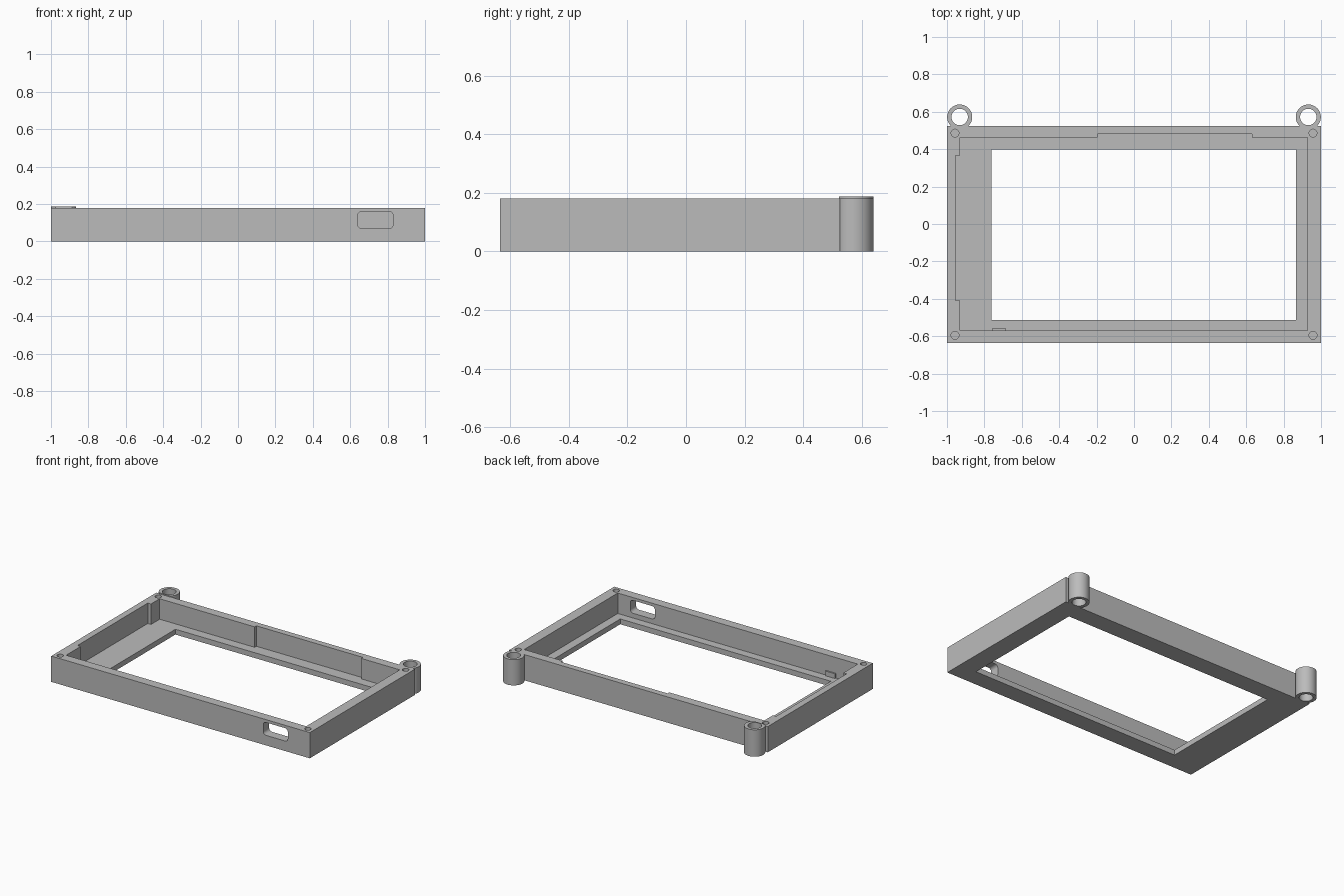
import bpy
import bmesh
import math
from mathutils import Matrix, Vector

default = bpy.data.objects.get("Cube")
if default:
    bpy.data.objects.remove(default, do_unlink=True)

grey = bpy.data.materials.new("plain grey")
grey.use_nodes = True
grey.diffuse_color = (0.5, 0.5, 0.5, 1)
grey.node_tree.nodes["Principled BSDF"].inputs["Base Color"].default_value = (0.5, 0.5, 0.5, 1)

HEIGHT = 0.18
FLOOR = 0.037
BACK = 0.525
FRONT = -0.635


def prism(name, points, z0, z1):
    """Extrude a flat outline from z0 to z1."""
    bm = bmesh.new()
    face = bm.faces.new([bm.verts.new((x, y, z0)) for x, y in points])
    top = bmesh.ops.extrude_face_region(bm, geom=[face])["geom"]
    verts = [g for g in top if isinstance(g, bmesh.types.BMVert)]
    bmesh.ops.translate(bm, verts=verts, vec=Vector((0, 0, z1 - z0)))
    bmesh.ops.recalc_face_normals(bm, faces=bm.faces)
    mesh = bpy.data.meshes.new(name)
    bm.to_mesh(mesh)
    bm.free()
    mesh.materials.append(grey)
    obj = bpy.data.objects.new(name, mesh)
    bpy.context.collection.objects.link(obj)
    return obj


def rect(x0, x1, y0, y1):
    return [(x0, y0), (x1, y0), (x1, y1), (x0, y1)]


def circle(x, y, r, n=48):
    return [(x + r * math.cos(i * math.tau / n), y + r * math.sin(i * math.tau / n))
            for i in range(n)]


def rounded(x0, x1, y0, y1, r, n=6):
    corners = [(x1 - r, y1 - r), (x0 + r, y1 - r), (x0 + r, y0 + r), (x1 - r, y0 + r)]
    return [(cx + r * math.cos((k + i / n) * math.pi / 2),
             cy + r * math.sin((k + i / n) * math.pi / 2))
            for k, (cx, cy) in enumerate(corners) for i in range(n + 1)]


def cut(target, cutter):
    """Subtract the cutter and discard it."""
    cutter.hide_render = True
    mod = target.modifiers.new("cut", 'BOOLEAN')
    mod.operation = 'DIFFERENCE'
    mod.solver = 'EXACT'
    mod.object = cutter
    bpy.context.view_layer.objects.active = target
    bpy.ops.object.modifier_apply(modifier=mod.name)
    bpy.data.objects.remove(cutter, do_unlink=True)


def smooth(obj):
    bpy.ops.object.select_all(action='DESELECT')
    obj.select_set(True)
    bpy.context.view_layer.objects.active = obj
    bpy.ops.object.shade_smooth_by_angle(angle=math.radians(30))


# Tray frame with a stepped cavity and a window through its floor
frame = prism("frame", rect(-1, 1, FRONT, BACK), 0, HEIGHT)
cavity = [(-0.93, -0.57), (0.927, -0.57), (0.927, 0.463), (0.63, 0.463),
          (0.63, 0.482), (-0.195, 0.482), (-0.195, 0.463), (-0.93, 0.463),
          (-0.93, 0.367), (-0.955, 0.367), (-0.955, -0.41), (-0.93, -0.41)]
cut(frame, prism("cavity_cutter", cavity, FLOOR, 0.3))
cut(frame, prism("window_cutter", rect(-0.762, 0.867, -0.512, 0.397), -0.1, 0.1))

# Rounded port through the front wall
port = prism("port_cutter", rounded(0.64, 0.83, 0.07, 0.16, 0.022), -0.05, 0.05)
port.data.transform(Matrix.Translation((0, -0.6, 0)) @ Matrix.Rotation(math.pi / 2, 4, 'X'))
cut(frame, port)

# Blind screw holes in the corners
for x in (-0.957, 0.957):
    for y in (-0.595, 0.486):
        cut(frame, prism("screw_cutter", circle(x, y, 0.021, 24), 0.07, 0.3))
smooth(frame)

# Small tab on the inside of the front wall
prism("inner_tab", rect(-0.76, -0.685, -0.572, -0.56), FLOOR - 0.005, 0.07)

# Hinge barrels behind the back wall
for name, x, top in (("right_barrel", -0.932, 0.188), ("left_barrel", 0.932, HEIGHT)):
    barrel = prism(name, circle(x, 0.572, 0.067), 0, top)
    cut(barrel, prism("bore_cutter", circle(x, 0.572, 0.044), -0.1, 0.3))
    cut(barrel, prism("trim_cutter", rect(x - 0.2, x + 0.2, 0.4, BACK - 0.003), -0.1, 0.3))
    smooth(barrel)
